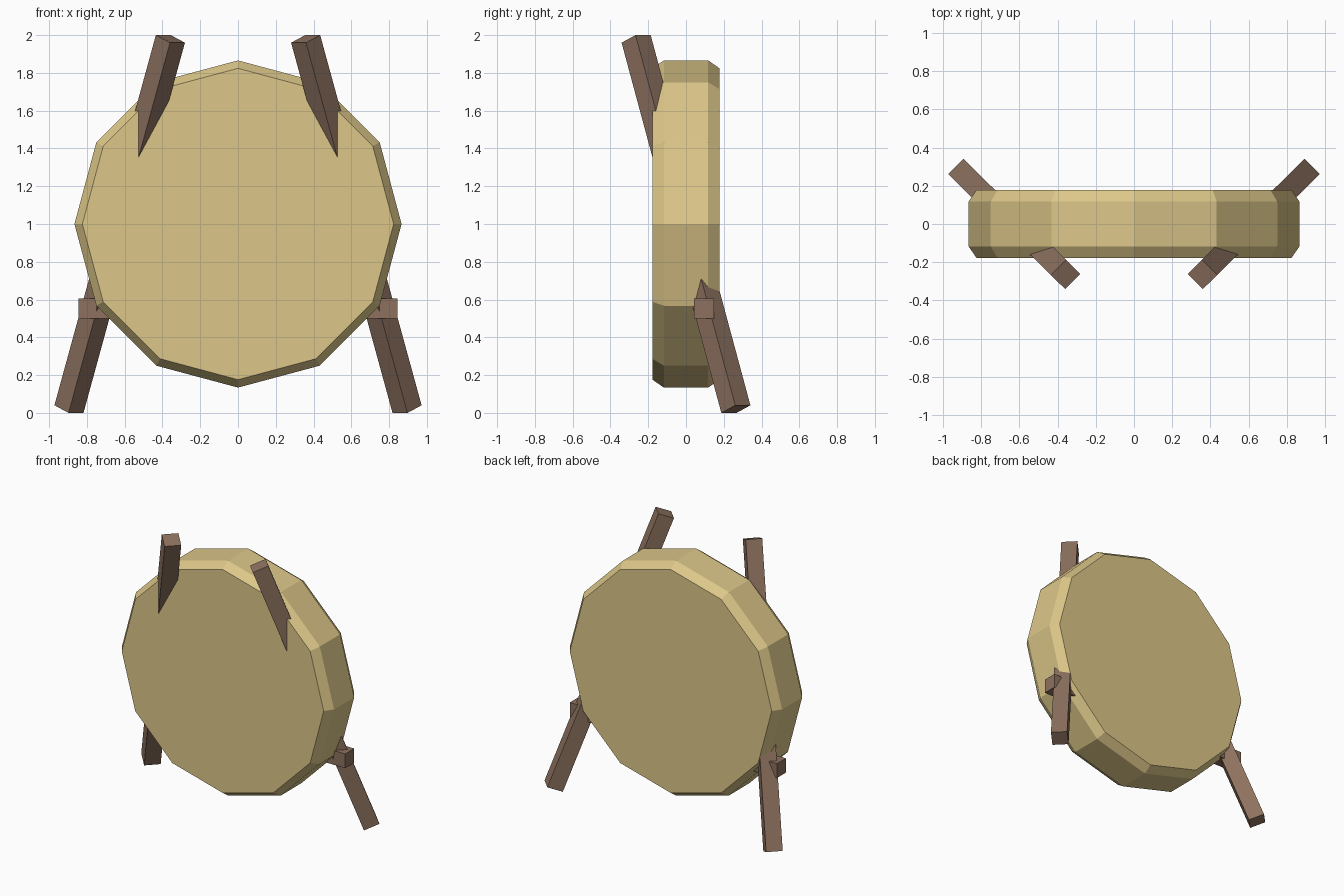
import bpy
import bmesh
from math import pi
from mathutils import Matrix, Vector

cube = bpy.data.objects.get("Cube")
if cube:
    bpy.data.objects.remove(cube, do_unlink=True)


def make_material(name, color):
    mat = bpy.data.materials.new(name)
    mat.use_nodes = True
    mat.diffuse_color = (*color, 1)
    mat.node_tree.nodes["Principled BSDF"].inputs["Base Color"].default_value = (*color, 1)
    return mat


straw = make_material("straw tan", (0.72, 0.57, 0.25))
wood = make_material("wood brown", (0.266, 0.165, 0.114))


def add_object(name, bm, mat):
    bmesh.ops.recalc_face_normals(bm, faces=bm.faces)
    mesh = bpy.data.meshes.new(name)
    bm.to_mesh(mesh)
    bm.free()
    mesh.materials.append(mat)
    obj = bpy.data.objects.new(name, mesh)
    bpy.context.scene.collection.objects.link(obj)
    return obj


def add_beam(name, start, end, half):
    """Square beam between two points, two of its sides kept level."""
    start, end = Vector(start), Vector(end)
    axis = (end - start).normalized()
    level = axis.cross(Vector((0, 0, 1))).normalized()
    up = level.cross(axis)
    basis = Matrix((level, up, axis)).transposed().to_4x4()
    size = Matrix.Diagonal((2 * half, 2 * half, (end - start).length, 1))
    bm = bmesh.new()
    bmesh.ops.create_cube(bm, size=1, matrix=Matrix.Translation((start + end) / 2) @ basis @ size)
    return add_object(name, bm, wood)


# Twelve-sided bale, lofted from rings with chamfered rims
SIDES = 12
bm = bmesh.new()
rings = []
for y, radius in [(-0.178, 0.824), (-0.117, 0.866), (0.117, 0.866), (0.178, 0.824)]:
    spin = [Matrix.Rotation(2 * pi * i / SIDES, 3, 'Y') for i in range(SIDES)]
    rings.append([bm.verts.new(r @ Vector((0, y, radius)) + Vector((0, 0, 1))) for r in spin])
for a, b in zip(rings, rings[1:]):
    for i in range(SIDES):
        j = (i + 1) % SIDES
        bm.faces.new((a[i], a[j], b[j], b[i]))
bm.faces.new(rings[0])
bm.faces.new(rings[-1])
add_object("straw_disc", bm, straw)

# Leaning poles that pass through the disc, front top to rear bottom
for side, s in (("left", 1), ("right", -1)):
    add_beam(side + "_pole", (s * 0.358, -0.264, 1.98), (s * 0.895, 0.264, 0.02), 0.0563)

# Level crossbar joining the poles
add_beam("crossbar", (-0.845, 0.095, 0.553), (0.845, 0.095, 0.553), 0.0525)
